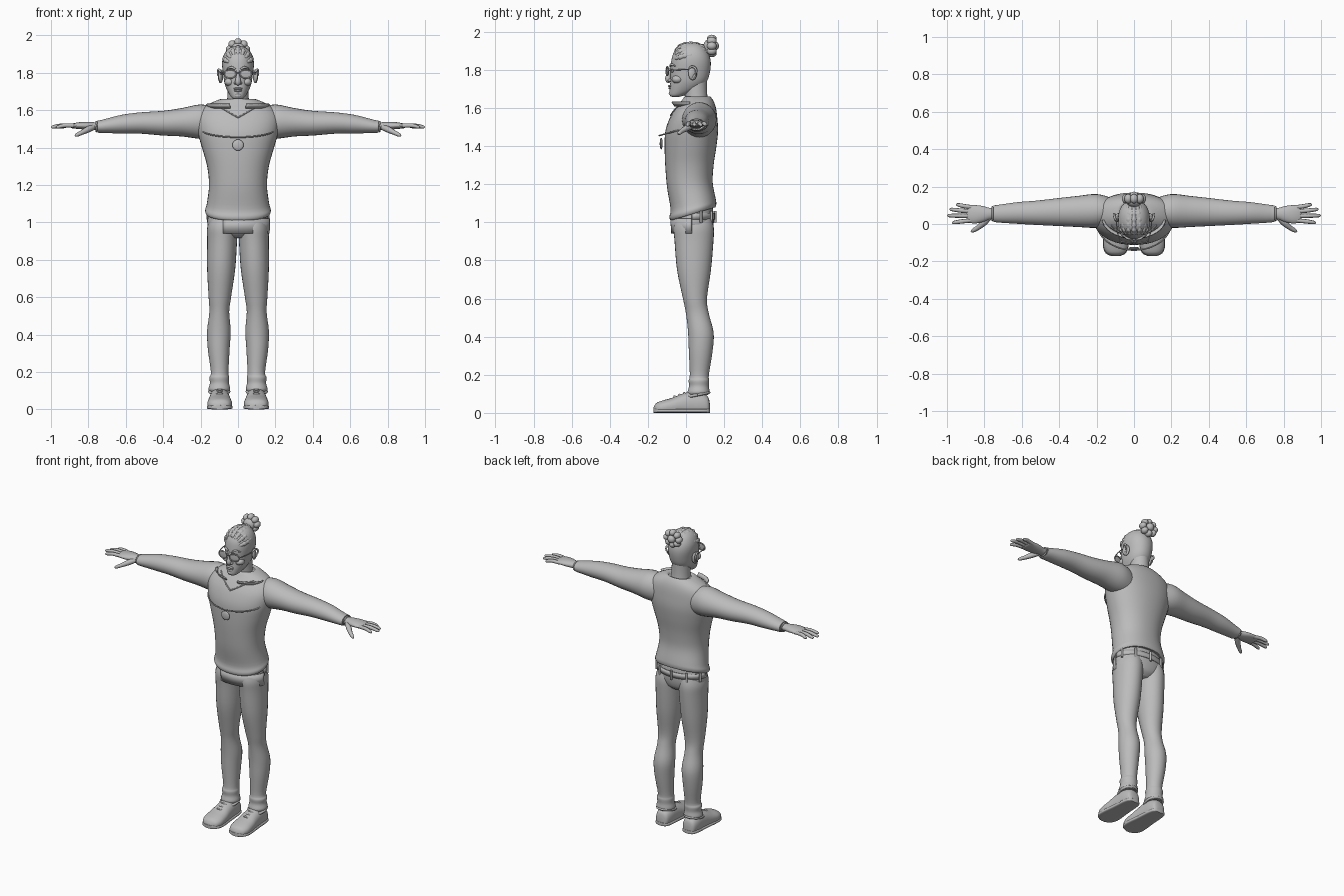
import bpy, bmesh, math
from mathutils import Vector, Matrix

GREY = bpy.data.materials.new("plain_grey")
GREY.diffuse_color = (0.5, 0.5, 0.5, 1)


def finish(name, bm, mirror=False, angle=50):
    bmesh.ops.recalc_face_normals(bm, faces=bm.faces)
    me = bpy.data.meshes.new(name)
    bm.to_mesh(me)
    bm.free()
    me.materials.append(GREY)
    for p in me.polygons:
        p.use_smooth = True
    me.set_sharp_from_angle(angle=math.radians(angle))
    ob = bpy.data.objects.new(name, me)
    bpy.context.collection.objects.link(ob)
    if mirror:
        ob.modifiers.new("mirror", "MIRROR")
    return ob


def smooth_rows(rows, k):
    """Catmull-Rom interpolation of a list of tuples."""
    out = []
    for i in range(len(rows) - 1):
        a, b, c, d = (rows[min(max(i + j, 0), len(rows) - 1)] for j in (-1, 0, 1, 2))
        for s in range(k):
            t = s / k
            out.append(tuple(0.5 * (2 * q + (r - p) * t + (2 * p - 5 * q + 4 * r - w) * t * t
                                    + (3 * q - p - 3 * r + w) * t ** 3)
                             for p, q, r, w in zip(a, b, c, d)))
    return out + [tuple(rows[-1])]


def skin(name, loops, mirror=False, angle=50):
    bm = bmesh.new()
    vs = [[bm.verts.new(p) for p in lp] for lp in loops]
    n = len(vs[0])
    for a, b in zip(vs, vs[1:]):
        for i in range(n):
            bm.faces.new((a[i], a[(i + 1) % n], b[(i + 1) % n], b[i]))
    bm.faces.new(vs[0])
    bm.faces.new(vs[-1])
    return finish(name, bm, mirror, angle)


def loft(name, axis, rows, n=32, k=4, power=2.0, mirror=False, floor=None):
    """Rows: position on axis, two centre coordinates, two radii."""
    loops = []
    for t, c1, c2, r1, r2 in smooth_rows(rows, k):
        lp = []
        for i in range(n):
            a = 2 * math.pi * i / n
            ca, sa = math.cos(a), math.sin(a)
            u = c1 + max(r1, .002) * math.copysign(abs(ca) ** (2 / power), ca)
            v = c2 + max(r2, .002) * math.copysign(abs(sa) ** (2 / power), sa)
            p = {"x": (t, u, v), "y": (u, t, v), "z": (u, v, t)}[axis]
            if floor is not None:
                p = (p[0], p[1], max(floor, p[2]))
            lp.append(p)
        loops.append(lp)
    return skin(name, loops, mirror)


def tube(name, pts, n=8, k=4, mirror=False):
    """Sweep along points (x, y, z, radius)."""
    rows = smooth_rows(pts, k)
    loops = []
    for i, (x, y, z, r) in enumerate(rows):
        d = Vector(rows[min(i + 1, len(rows) - 1)][:3]) - Vector(rows[max(i - 1, 0)][:3])
        d.normalize()
        up = Vector((0, 0, 1)) if abs(d.z) < .9 else Vector((0, 1, 0))
        u = d.cross(up).normalized()
        w = u.cross(d)
        loops.append([Vector((x, y, z)) + r * (math.cos(q) * u + math.sin(q) * w)
                      for q in (2 * math.pi * j / n for j in range(n))])
    return skin(name, loops, mirror)


def ball(name, c, r, mirror=False, rot=0, seg=16):
    bm = bmesh.new()
    m = Matrix.Translation(c) @ Matrix.Rotation(rot, 4, "Z") @ Matrix.Diagonal((*r, 1))
    bmesh.ops.create_uvsphere(bm, u_segments=seg, v_segments=seg // 2 + 2, radius=1, matrix=m)
    return finish(name, bm, mirror)


def band(name, cy, bottom, top, a0, a1, mirror=False):
    """Curved thin plate; bottom and top are (rx, ry, z), angles from the front."""
    bm = bmesh.new()
    prev = None
    for i in range(17):
        a = math.radians(a0 + (a1 - a0) * i / 16)
        cur = [bm.verts.new((rx * math.sin(a), cy - ry * math.cos(a), z)) for rx, ry, z in (bottom, top)]
        if prev:
            bm.faces.new((prev[0], cur[0], cur[1], prev[1]))
        prev = cur
    ob = finish(name, bm, mirror)
    ob.modifiers.new("thickness", "SOLIDIFY").thickness = .006


# Sweater body, with a hem that drops toward the front
TORSO = [(1.05, 0, .04, .155, .105), (1.045, 0, .038, .168, .117), (1.065, 0, .036, .176, .123),
         (1.10, 0, .037, .167, .118), (1.2, 0, .02, .155, .12), (1.3, 0, .018, .165, .127),
         (1.4, 0, .024, .193, .136), (1.48, 0, .03, .215, .138), (1.55, 0, .04, .222, .124),
         (1.60, 0, .052, .20, .105), (1.635, 0, .06, .15, .085), (1.66, 0, .06, .088, .066),
         (1.65, 0, .06, .07, .055)]
sweater = loft("sweater_body", "z", TORSO, n=40, power=2.2)
for v in sweater.data.vertices:
    v.co.z += .3 * (v.co.y - .04) * min(1, max(0, 1 - (v.co.z - 1.06) / .2))


def chest_y(x, z):
    r = min(smooth_rows(TORSO, 16), key=lambda q: abs(q[0] - z))
    return r[2] - r[4] * max(0, 1 - abs(x / r[3]) ** 2.2) ** (1 / 2.2)


# Neckline seam and loose collar plates
tube("neckline", [(x, chest_y(x, z) - .002, z, .004) for x, z in
                  ((.12, 1.63), (.08, 1.607), (.04, 1.583), (0, 1.56))], mirror=True)
band("collar_plate", .03, (.15, .09, 1.612), (.167, .105, 1.634), 15, 85, mirror=True)

# Sleeves with gathered cuffs
loft("sleeve", "x", [(.12, .07, 1.53, .07, .085), (.2, .07, 1.538, .09, .092), (.3, .067, 1.535, .083, .076),
                     (.4, .064, 1.53, .075, .066), (.52, .06, 1.531, .065, .057), (.62, .059, 1.525, .058, .05),
                     (.70, .056, 1.516, .05, .039), (.735, .055, 1.512, .046, .034), (.75, .055, 1.512, .043, .031),
                     (.745, .055, 1.512, .03, .02)], n=28, mirror=True)
tube("wristband", [(.757, .055 + .036 * math.cos(a), 1.512 + .026 * math.sin(a), .005)
                   for a in (2 * math.pi * i / 16 for i in range(17))], k=1, mirror=True)

# Hands
loft("palm", "x", [(.73, .055, 1.512, .028, .02), (.77, .055, 1.514, .031, .021), (.81, .053, 1.516, .043, .021),
                   (.85, .052, 1.517, .049, .018), (.885, .053, 1.515, .045, .013), (.895, .053, 1.514, .036, .007)],
     n=20, mirror=True)
for nm, y0, y1, tip in (("little", .089, .103, .952), ("ring", .066, .078, .985),
                        ("middle", .043, .045, .998), ("index", .02, .008, .972)):
    m = (.87 + tip) / 2
    tube(nm + "_finger", [(.86, y0, 1.515, .011), (m, (y0 + y1) / 2, 1.518, .0115), (tip - .01, y1, 1.51, .009),
                          (tip, y1, 1.507, .003)], mirror=True)
tube("thumb", [(.775, .035, 1.508, .016), (.805, .005, 1.495, .017), (.835, -.02, 1.48, .013),
               (.862, -.036, 1.467, .01), (.872, -.04, 1.463, .003)], mirror=True)

# Trousers
loft("trouser_hips", "z", [(.915, 0, .045, .06, .06), (.94, 0, .042, .12, .09), (.98, 0, .04, .16, .104),
                           (1.03, 0, .04, .162, .106), (1.08, 0, .04, .15, .1)], power=2.2)
loft("trouser_leg", "z", [(1.02, .08, .04, .072, .095), (.97, .083, .04, .082, .106), (.9, .085, .042, .08, .102),
                          (.75, .09, .042, .075, .089), (.6, .097, .047, .06, .063), (.52, .1, .06, .053, .06),
                          (.42, .102, .078, .063, .067), (.32, .103, .077, .058, .062), (.2, .098, .07, .047, .05),
                          (.17, .1, .068, .053, .054), (.14, .099, .068, .051, .052), (.11, .1, .066, .058, .058),
                          (.095, .1, .064, .05, .052)], n=28, mirror=True)
band("shirt_tail", .04, (.17, .118, .94), (.172, .122, 1.02), -28, 85)
band("waistband", .04, (.168, .112, 1.015), (.168, .112, 1.05), 85, 275)
for a in (110, 145, 180, 215, 250):
    q = math.radians(a)
    x, y = .17 * math.sin(q), .04 - .114 * math.cos(q)
    tube("belt_loop", [(x, y, 1.0, .007), (x, y, 1.06, .007)], k=1)

# Shoes: upper, sole and laces
SHOE = [(.125, .02, .05), (.115, .04, .085), (.08, .05, .105), (.03, .054, .112), (-.02, .058, .1),
        (-.07, .064, .08), (-.12, .065, .066), (-.155, .05, .052), (-.17, .02, .03)]
loft("shoe", "y", [(y, .098, h * .42, r, h * .58) for y, r, h in SHOE], power=2.3, mirror=True, floor=.004)
loft("shoe_sole", "y", [(y * 1.01, .098, .011, r + .003, .011) for y, r, h in SHOE], power=4, mirror=True)
tube("shoe_collar", [(.1 + .052 * math.cos(a), .06 + .06 * math.sin(a), .095 + .012 * math.sin(a), .008)
                     for a in (2 * math.pi * i / 20 for i in range(21))], k=1, mirror=True)
for y, z in ((-.01, .104), (-.035, .095), (-.06, .086)):
    tube("lace", [(.068, y + .01, z - .014, .005), (.098, y, z, .006), (.128, y + .01, z - .014, .005)], mirror=True)

# Neck and head
loft("neck", "z", [(1.58, 0, .06, .075, .07), (1.64, 0, .055, .06, .06), (1.70, 0, .05, .056, .06),
                   (1.76, 0, .05, .055, .06)], n=24)
loft("head", "z", [(1.658, 0, -.055, .018, .018), (1.667, 0, -.045, .034, .04), (1.70, 0, -.008, .055, .078),
                   (1.74, 0, .014, .071, .096), (1.79, 0, .022, .079, .104), (1.84, 0, .026, .085, .104),
                   (1.88, 0, .026, .081, .095), (1.915, 0, .026, .064, .074), (1.936, 0, .026, .038, .045),
                   (1.942, 0, .026, .008, .01)], n=36, power=2.15)
tube("nose", [(0, -.078, 1.81, .008), (0, -.088, 1.785, .010), (0, -.094, 1.757, .015),
              (0, -.092, 1.742, .013), (0, -.085, 1.735, .005)], n=12)
ball("nostril", (.013, -.085, 1.745), (.009, .011, .008), True)
ball("upper_lip", (0, -.083, 1.715), (.026, .011, .006))
ball("lower_lip", (0, -.081, 1.704), (.021, .012, .007))
ball("chin", (0, -.073, 1.677), (.022, .018, .014))
ball("cheek", (.045, -.045, 1.75), (.028, .03, .022), True)
ball("eye", (.035, -.071, 1.795), (.016, .01, .009), True)
tube("brow", [(.014, -.083, 1.818, .004), (.035, -.077, 1.828, .007), (.06, -.057, 1.82, .003)], mirror=True)
ball("ear", (.092, .035, 1.782), (.011, .024, .037), True, rot=.35)
tube("ear_rim", [(.09, .015, 1.79, .005), (.1, .025, 1.815, .006), (.107, .048, 1.81, .006),
                 (.105, .053, 1.785, .006), (.094, .03, 1.75, .007)], mirror=True)

# Spectacles
for nm, r, rim in (("lens_rim", .004, True), ("lens", .001, False)):
    if rim:
        tube(nm, [(.042 + .032 * math.cos(a), -.098 + .006 * math.cos(a), 1.793 + .023 * math.sin(a), r)
                  for a in (2 * math.pi * i / 20 for i in range(21))], k=1, n=6, mirror=True)
    else:
        ball(nm, (.042, -.098, 1.793), (.031, .002, .022), True, rot=.18)
tube("bridge", [(-.012, -.1, 1.798, .003), (0, -.104, 1.8, .003), (.012, -.1, 1.798, .003)])
tube("temple_arm", [(.073, -.092, 1.797, .003), (.09, -.04, 1.8, .003), (.094, .03, 1.803, .003)], mirror=True)

# Braided hair drawn back into a knot
for i in range(7):
    a = math.radians(-66 + 22 * i)
    pts = []
    for j in range(15):
        s = j / 14
        t = math.radians(38 + 88 * s)
        p = Vector((.085 * math.sin(a) * math.sin(t), .026 - .104 * math.cos(t),
                    1.83 + .108 * math.cos(a) * math.sin(t)))
        p = p.lerp(Vector((0, .115, 1.905)), s ** 3)
        pts.append((*p, (.013 + .003 * (j % 2)) * min(1, .45 + s * 3)))
    tube("braid", pts, k=3)
ball("hair_knot", (0, .122, 1.92), (.04, .032, .04))
for i in range(8):
    a = 2 * math.pi * i / 8
    ball("knot_lobe", (.044 * math.cos(a), .135, 1.925 + .038 * math.sin(a)), (.021, .026, .021), seg=12)
ball("knot_centre", (0, .15, 1.925), (.025, .023, .025))

# Necklace and pendant
tube("necklace", [(.2 * math.sin(a), .01 - .15 * math.cos(a), 1.497 - .042 * math.cos(a), .004)
                  for a in (math.radians(-90 + 9 * i) for i in range(21))], k=1)
ball("pendant", (0, -.13, 1.413), (.03, .008, .03))
